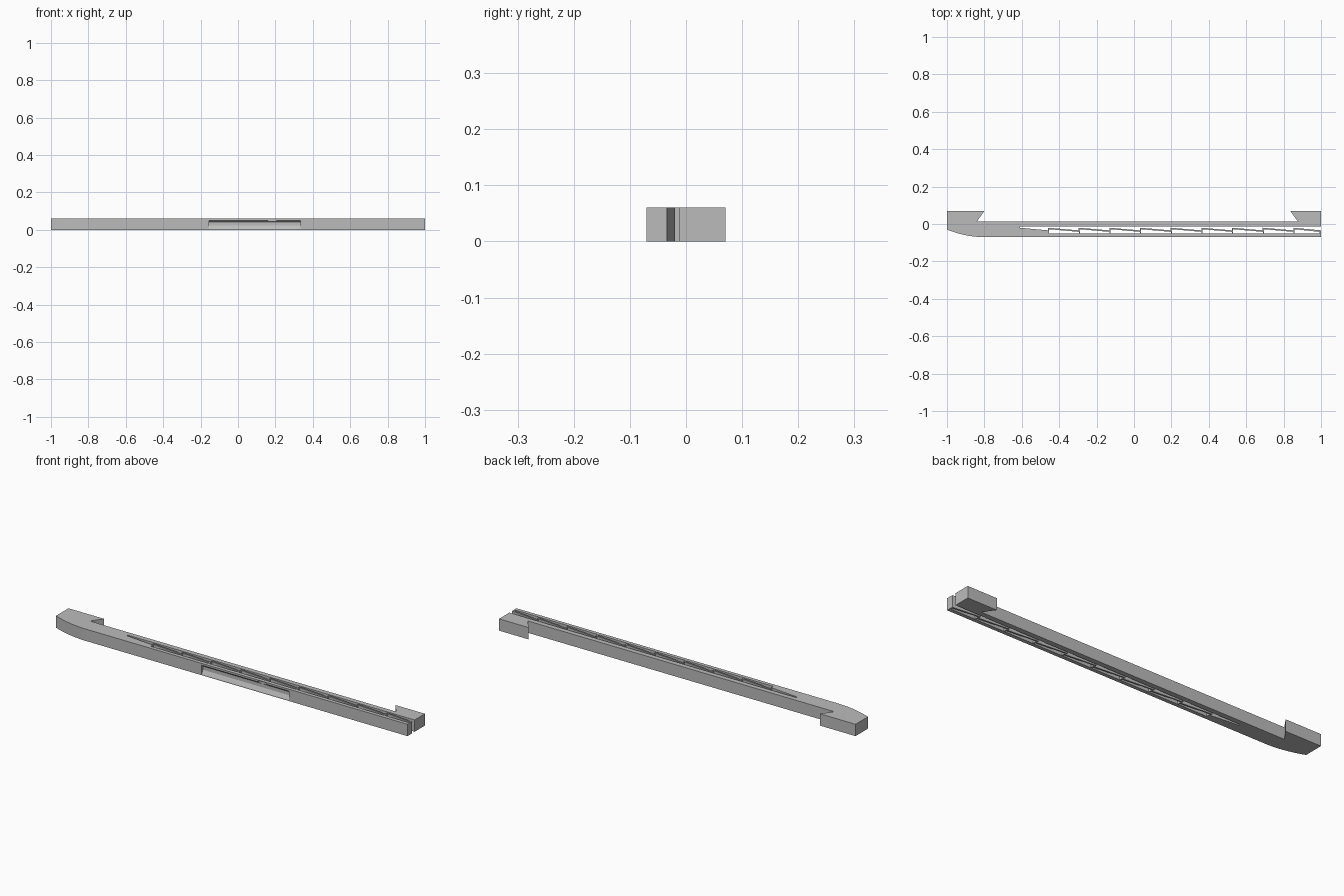
import bpy, bmesh, math
from mathutils import Vector

if "Cube" in bpy.data.objects:
    bpy.data.objects.remove(bpy.data.objects["Cube"], do_unlink=True)

HEIGHT = 0.06
FRONT, BACK, REAR = -0.07, 0.013, 0.07
SLOT_BACK, TOOTH_HIGH, TOOTH_LOW = -0.0125, -0.02, -0.034
PITCH, FIRST = 0.164, -0.46
TEETH = [FIRST + PITCH * k for k in range(9)]

grey = bpy.data.materials.new("light grey")
grey.use_nodes = True
colour = (0.5, 0.5, 0.5, 1)
grey.diffuse_color = colour
grey.node_tree.nodes["Principled BSDF"].inputs["Base Color"].default_value = colour


def prisms(name, outlines, start, end, along="z"):
    """Extrude flat outlines along z (points are x, y) or x (points are y, z)."""
    bm = bmesh.new()
    for outline in outlines:
        if along == "z":
            points, move = [(a, b, start) for a, b in outline], (0, 0, end - start)
        else:
            points, move = [(start, a, b) for a, b in outline], (end - start, 0, 0)
        face = bm.faces.new([bm.verts.new(p) for p in points])
        grown = bmesh.ops.extrude_face_region(bm, geom=[face], use_keep_orig=True)
        verts = [g for g in grown["geom"] if isinstance(g, bmesh.types.BMVert)]
        bmesh.ops.translate(bm, verts=verts, vec=Vector(move))
    bmesh.ops.recalc_face_normals(bm, faces=bm.faces)
    mesh = bpy.data.meshes.new(name)
    bm.to_mesh(mesh)
    bm.free()
    mesh.materials.append(grey)
    obj = bpy.data.objects.new(name, mesh)
    bpy.context.collection.objects.link(obj)
    return obj


def carve(target, cutter):
    """Cut one object out of another and discard the cutter."""
    cutter.hide_render = True
    mod = target.modifiers.new("cut", "BOOLEAN")
    mod.operation, mod.solver, mod.object = "DIFFERENCE", "EXACT", cutter
    bpy.context.view_layer.objects.active = target
    bpy.ops.object.modifier_apply(modifier=mod.name)
    bpy.data.objects.remove(cutter, do_unlink=True)


# Sawtooth front wall of the long slot, from the open end inwards
saw = [(1, TOOTH_LOW)]
for x in reversed(TEETH):
    saw += [(x, TOOTH_HIGH), (x, TOOTH_LOW)]
saw += [(-0.61, TOOTH_HIGH), (-0.61, SLOT_BACK), (1, SLOT_BACK)]

# Hooked feet on the back edge
feet = [(1, REAR), (0.835, REAR), (0.877, BACK),
        (-0.84, BACK), (-0.8, REAR), (-1, REAR)]

# Rounded nose on the front edge
nose = []
for i in range(13):
    t = math.radians(90 * i / 12 * 0.66 + 30.6)
    s = (t - math.radians(30.6)) / math.radians(59.4)
    nose.append((-1 + 0.2 * s, FRONT + 0.04 * (1 - s) ** 2))

body = prisms("slotted_bar", [saw + feet + nose + [(1, FRONT)]], 0, HEIGHT)

# Pockets behind the thin slanted teeth
pockets = []
for x in TEETH:
    right = min(x + PITCH + 0.001, 0.992)
    pockets.append([(x + 0.006, -0.028), (right, -0.042),
                    (right, -0.051), (x + 0.006, -0.051)])
carve(body, prisms("pocket_cutter", pockets, -0.02, HEIGHT + 0.02))

# Shallow undercut label recess in the front, with a finger notch
recess = [(FRONT - 0.01, 0.005), (FRONT, 0.005), (FRONT + 0.01, 0.024),
          (FRONT + 0.01, 0.042), (FRONT, 0.051), (FRONT - 0.01, 0.051)]
carve(body, prisms("recess_cutter", [recess], -0.155, 0.335, "x"))
notch = [(FRONT - 0.01, 0.04), (FRONT + 0.008, 0.04),
         (FRONT + 0.008, 0.057), (FRONT - 0.01, 0.057)]
carve(body, prisms("notch_cutter", [notch], 0.16, 0.205, "x"))
